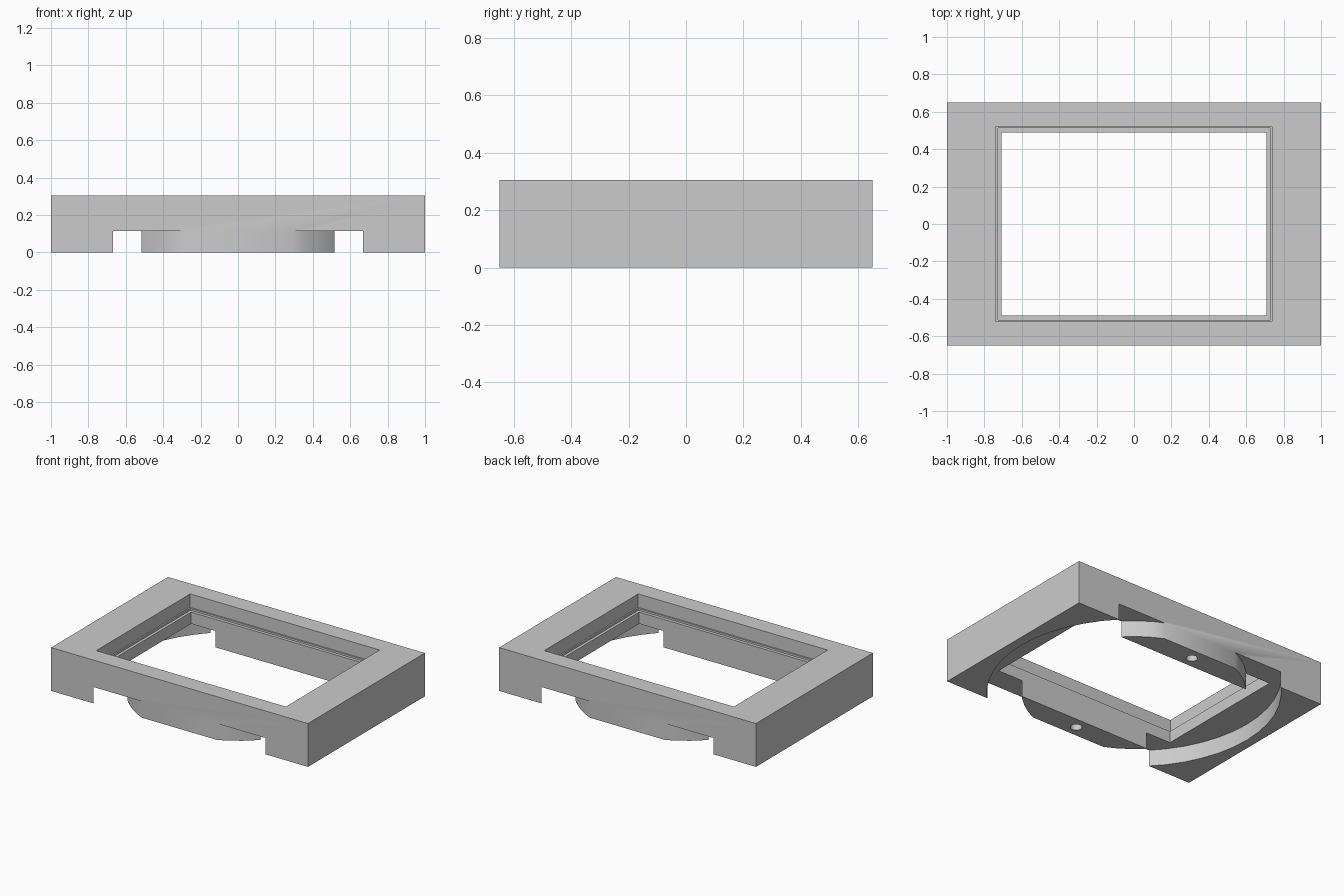
import bpy
import bmesh
import math
from mathutils import Matrix, Vector

if "Cube" in bpy.data.objects:
    bpy.data.objects.remove(bpy.data.objects["Cube"], do_unlink=True)

WIDTH, DEPTH, HEIGHT = 2.0, 1.3, 0.305
GROOVE_TOP = 0.115

grey = bpy.data.materials.new("plain grey")
grey.use_nodes = True
grey.diffuse_color = (0.6, 0.6, 0.6, 1)
grey.node_tree.nodes["Principled BSDF"].inputs["Base Color"].default_value = (0.6, 0.6, 0.6, 1)


def finish(name, bm):
    bmesh.ops.recalc_face_normals(bm, faces=bm.faces)
    mesh = bpy.data.meshes.new(name)
    bm.to_mesh(mesh)
    bm.free()
    mesh.materials.append(grey)
    obj = bpy.data.objects.new(name, mesh)
    bpy.context.collection.objects.link(obj)
    return obj


def box(name, half_x, half_y, low, high):
    bm = bmesh.new()
    place = Matrix.Translation((0, 0, (low + high) / 2))
    size = Matrix.Diagonal((2 * half_x, 2 * half_y, high - low, 1))
    bmesh.ops.create_cube(bm, size=1, matrix=place @ size)
    return finish(name, bm)


def ring(name, inner, outer, low, high, steps):
    bm = bmesh.new()
    corners = [(inner, low), (outer, low), (outer, high), (inner, high)]
    verts = [bm.verts.new((r, 0, z)) for r, z in corners]
    edges = [bm.edges.new((verts[i], verts[i - 1])) for i in range(4)]
    bmesh.ops.spin(bm, geom=verts + edges, cent=(0, 0, 0), axis=(0, 0, 1),
                   angle=math.tau, steps=steps)
    bmesh.ops.remove_doubles(bm, verts=bm.verts, dist=0.0001)
    return finish(name, bm)


def drill(name, y, radius, depth):
    bm = bmesh.new()
    bmesh.ops.create_cone(bm, cap_ends=True, segments=24, radius1=radius, radius2=radius,
                          depth=2 * depth, matrix=Matrix.Translation(Vector((0, y, 0))))
    return finish(name, bm)


# Solid block that becomes the frame
frame = box("frame", WIDTH / 2, DEPTH / 2, 0, HEIGHT)

# Stepped window, side clearance, circular underside groove and blind holes
cutters = [
    box("window_cutter", 0.708, 0.49, -0.1, 0.5),
    box("ledge_cutter", 0.728, 0.512, 0.197, 0.5),
    box("rim_cutter", 0.738, 0.522, 0.21, 0.5),
    box("side_clearance_cutter", 0.73, 0.3, -0.1, GROOVE_TOP),
    ring("groove_cutter", 0.713, 0.933, -0.1, GROOVE_TOP, 48),
]
cutters += [drill("hole_cutter", side * 0.57, 0.037, 0.1) for side in (-1, 1)]

bpy.ops.object.select_all(action="DESELECT")
frame.select_set(True)
bpy.context.view_layer.objects.active = frame
for cutter in cutters:
    cutter.hide_render = True
    cut = frame.modifiers.new(cutter.name, "BOOLEAN")
    cut.operation = "DIFFERENCE"
    cut.solver = "EXACT"
    cut.object = cutter
    bpy.ops.object.modifier_apply(modifier=cut.name)
    bpy.data.objects.remove(cutter, do_unlink=True)

# Smooth curved walls, crisp corners
bpy.ops.object.shade_smooth_by_angle(angle=math.radians(30))
